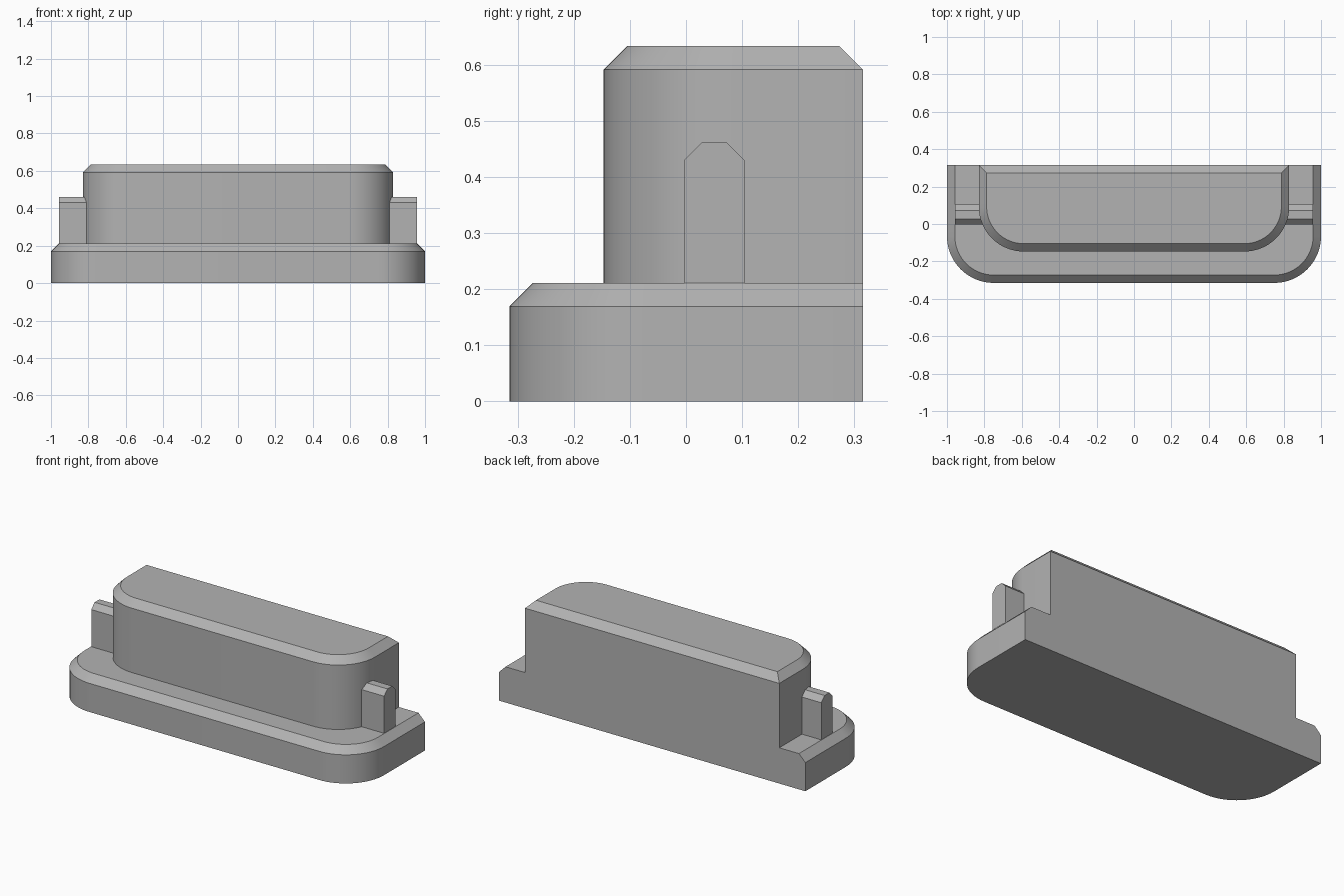
import bpy, bmesh, math

if "Cube" in bpy.data.objects:
    bpy.data.objects.remove(bpy.data.objects["Cube"], do_unlink=True)

BACK = 0.315
CHAMFER = 0.042

grey = bpy.data.materials.new("plain grey")
grey.use_nodes = True
colour = (0.45, 0.45, 0.45, 1)
grey.diffuse_color = colour
grey.node_tree.nodes["Principled BSDF"].inputs["Base Color"].default_value = colour


def outline(half, front, back, radius, steps=16):
    """Plan outline: square corners at the back, rounded corners at the front."""
    arc = [math.pi / 2 * i / steps for i in range(steps + 1)]
    left = [(half - radius + radius * math.sin(a), front + radius - radius * math.cos(a))
            for a in arc] + [(half, back)]
    return [(-x, y) for x, y in reversed(left)] + left


def loft(name, layers):
    """Solid through stacked outlines of (z, points)."""
    bm = bmesh.new()
    rings = [[bm.verts.new((x, y, z)) for x, y in pts] for z, pts in layers]
    for low, high in zip(rings, rings[1:]):
        for i in range(len(low)):
            j = (i + 1) % len(low)
            bm.faces.new((low[i], low[j], high[j], high[i]))
    bm.faces.new(rings[0])
    bm.faces.new(rings[-1])
    return finish(name, bm)


def finish(name, bm):
    bmesh.ops.recalc_face_normals(bm, faces=bm.faces)
    mesh = bpy.data.meshes.new(name)
    bm.to_mesh(mesh)
    bm.free()
    mesh.materials.append(grey)
    obj = bpy.data.objects.new(name, mesh)
    bpy.context.collection.objects.link(obj)
    bpy.ops.object.select_all(action="DESELECT")
    obj.select_set(True)
    bpy.context.view_layer.objects.active = obj
    bpy.ops.object.shade_smooth_by_angle(angle=math.radians(25))
    return obj


def chamfered_block(name, half, front, radius, bottom, top, back_inset):
    full = outline(half, front, BACK, radius)
    inset = outline(half - CHAMFER, front + CHAMFER, BACK - back_inset, radius - CHAMFER)
    return loft(name, [(bottom, full), (top - CHAMFER, full), (top, inset)])


# Wide base plate, chamfered on the front and sides only
chamfered_block("base_plate", 1.0, -0.315, 0.25, 0, 0.211, 0)

# Raised body, chamfered all the way round
chamfered_block("raised_body", 0.83, -0.147, 0.24, 0.211, 0.633, CHAMFER)

# Side tabs with clipped top edges, extruded outwards from the body
tab_profile = [(-0.003, 0.211), (0.104, 0.211), (0.104, 0.43),
               (0.073, 0.461), (0.028, 0.461), (-0.003, 0.43)]
for side, sign in (("left", 1), ("right", -1)):
    bm = bmesh.new()
    face = bm.faces.new([bm.verts.new((sign * 0.78, y, z)) for y, z in tab_profile])
    ext = bmesh.ops.extrude_face_region(bm, geom=[face], use_keep_orig=True)
    verts = [v for v in ext["geom"] if isinstance(v, bmesh.types.BMVert)]
    bmesh.ops.translate(bm, verts=verts, vec=(sign * 0.176, 0, 0))
    finish(side + "_tab", bm)
